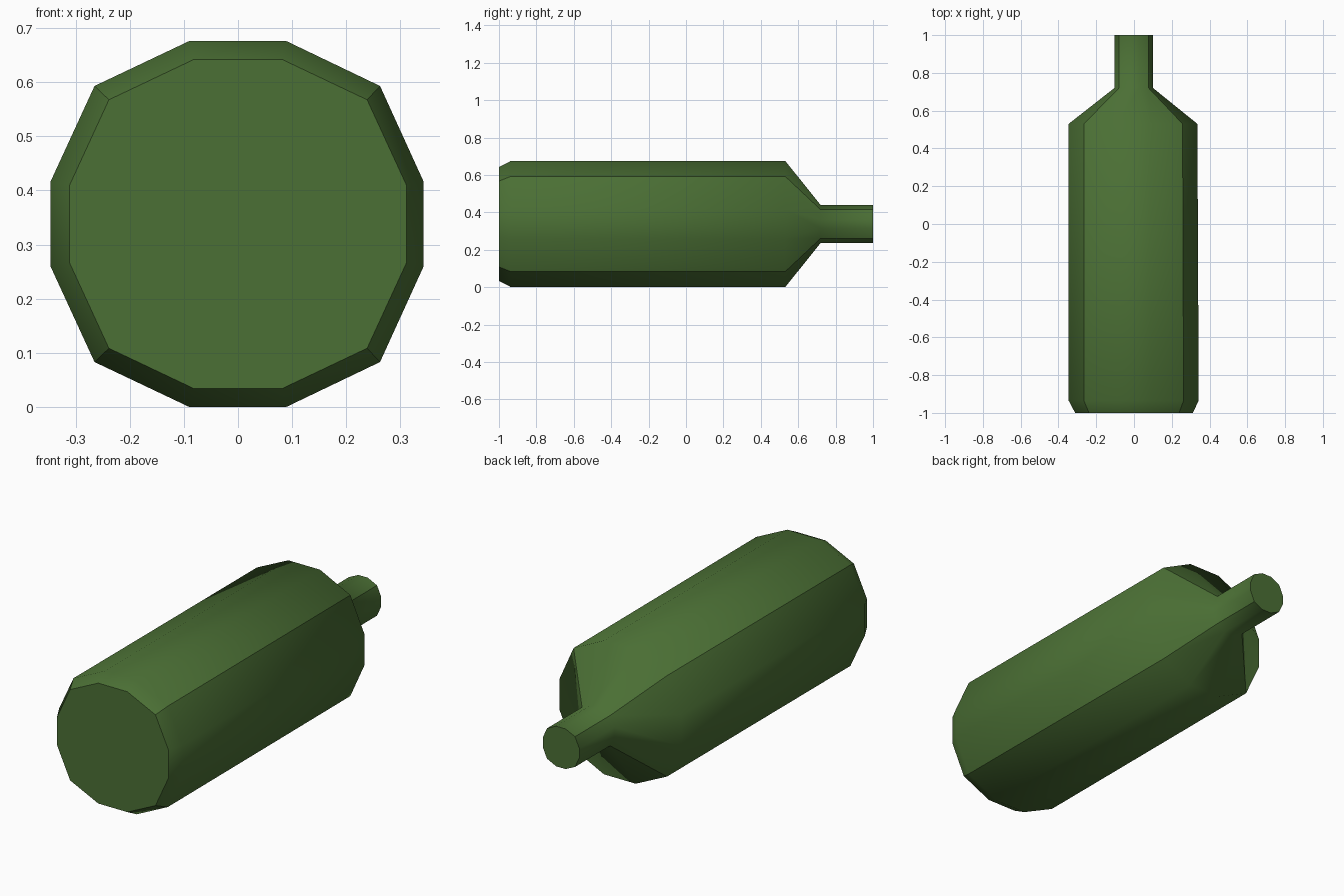
import bpy
import bmesh

cube = bpy.data.objects.get("Cube")
if cube:
    bpy.data.objects.remove(cube, do_unlink=True)

# Green glass
glass = bpy.data.materials.new("bottle_green")
glass.use_nodes = True
colour = (0.07, 0.16, 0.035, 1)
glass.diffuse_color = colour
glass.node_tree.nodes["Principled BSDF"].inputs["Base Color"].default_value = colour

# Twelve-sided section: one quarter, mirrored round the axis
quarter = [(0.09, 0.338), (0.265, 0.255), (0.346, 0.079)]
right_half = quarter + [(x, -z) for x, z in reversed(quarter)]
section = right_half + [(-x, z) for x, z in reversed(right_half)]
CORNERS = (1, 4, 7, 10)
AXIS_Z = 0.338

# Stations along the length: y, section scale, slight narrowing of the left side
stations = [
    (-1, 0.9, 1),         # base
    (-0.935, 1, 0.99),    # base chamfer
    (0.53, 1, 0.97),      # shoulder
    (0.72, 0.3, 0.97),    # neck start
    (1, 0.3, 0.97),       # neck end
]

bm = bmesh.new()
rings = []
for y, scale, left in stations:
    rings.append([bm.verts.new((x * scale * (left if x > 0 else 1), y, AXIS_Z + z * scale))
                  for x, z in section])

# Walls and end caps
count = len(section)
for a, b in zip(rings, rings[1:]):
    for i in range(count):
        j = (i + 1) % count
        bm.faces.new((a[i], a[j], b[j], b[i]))
caps = [bm.faces.new(rings[0]), bm.faces.new(rings[-1])]
bmesh.ops.recalc_face_normals(bm, faces=bm.faces)

# Smooth panels with hard diagonal seams and hard cap rims
for face in bm.faces:
    face.smooth = True
for cap in caps:
    cap.smooth = False
    for edge in cap.edges:
        edge.smooth = False
for a, b in zip(rings, rings[1:]):
    for i in CORNERS:
        bm.edges.get((a[i], b[i])).smooth = False

mesh = bpy.data.meshes.new("bottle")
bm.to_mesh(mesh)
bm.free()
mesh.materials.append(glass)
bottle = bpy.data.objects.new("bottle", mesh)
bpy.context.collection.objects.link(bottle)
